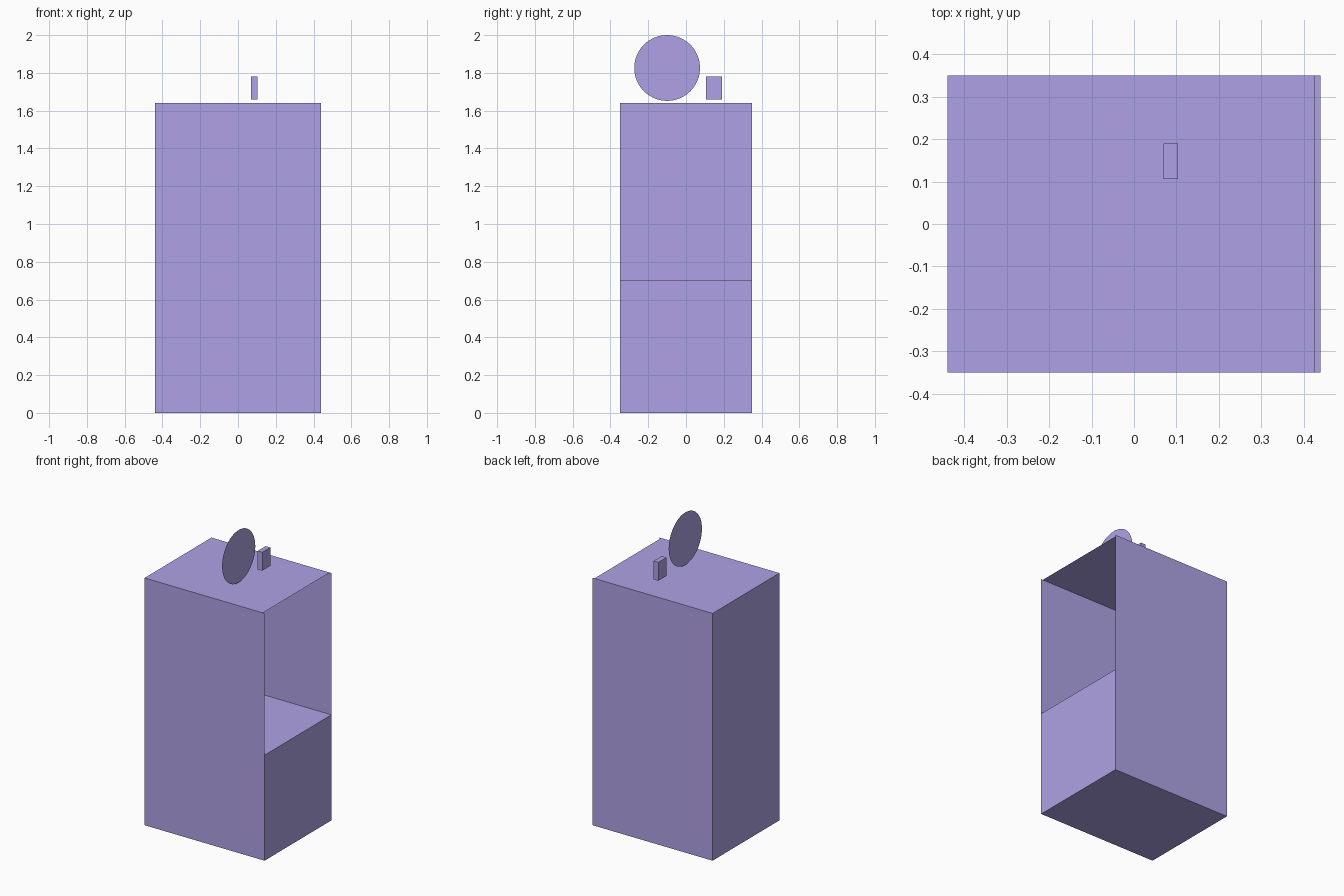
import bpy
import bmesh
from mathutils import Matrix, Vector

if "Cube" in bpy.data.objects:
    bpy.data.objects.remove(bpy.data.objects["Cube"])

purple = bpy.data.materials.new("purple")
purple.diffuse_color = (0.43, 0.365, 0.79, 1)
purple.use_nodes = True
purple.node_tree.nodes["Principled BSDF"].inputs["Base Color"].default_value = purple.diffuse_color

HX, HY, H = 0.44, 0.35, 1.64
SHELF = 0.70
LID_X = 0.427


def make_object(name, bm):
    mesh = bpy.data.meshes.new(name)
    bm.to_mesh(mesh)
    bm.free()
    mesh.materials.append(purple)
    obj = bpy.data.objects.new(name, mesh)
    bpy.context.collection.objects.link(obj)
    return obj


def panel(name, corner, u, v):
    """Thin sheet spanned by edge vectors u and v; faces along u x v."""
    c, u, v = Vector(corner), Vector(u), Vector(v)
    bm = bmesh.new()
    bm.faces.new([bm.verts.new(p) for p in (c, c + u, c + u + v, c + v)])
    return make_object(name, bm)


W, D = 2 * HX, 2 * HY

# Cabinet sheets
panel("front_panel", (-HX, -HY, 0), (W, 0, 0), (0, 0, H))
panel("rear_panel", (HX, HY, 0), (-W, 0, 0), (0, 0, H))
panel("left_panel", (-HX, HY, 0), (0, -D, 0), (0, 0, H))
panel("base", (-HX, -HY, 0), (0, D, 0), (W, 0, 0))

# Open side: closed below the shelf, lid slightly set back
panel("lower_right_panel", (HX, -HY, 0), (0, D, 0), (0, 0, SHELF))
panel("shelf", (-HX, -HY, SHELF), (W, 0, 0), (0, D, 0))
panel("lid", (-HX, -HY, H), (LID_X + HX, 0, 0), (0, D, 0))

# Upright flat disc above the lid
bm = bmesh.new()
bmesh.ops.create_circle(
    bm, cap_ends=True, segments=64, radius=0.174,
    matrix=Matrix.Translation((0.075, -0.10, 1.826)) @ Matrix.Rotation(1.5707963, 4, 'Y'))
make_object("round_sign", bm)

# Plain block standing in for the small raised character
bm = bmesh.new()
bmesh.ops.create_cube(
    bm, size=1,
    matrix=Matrix.Translation((0.087, 0.148, 1.72)) @ Matrix.Diagonal((0.034, 0.084, 0.122, 1)))
make_object("marker_block", bm)
